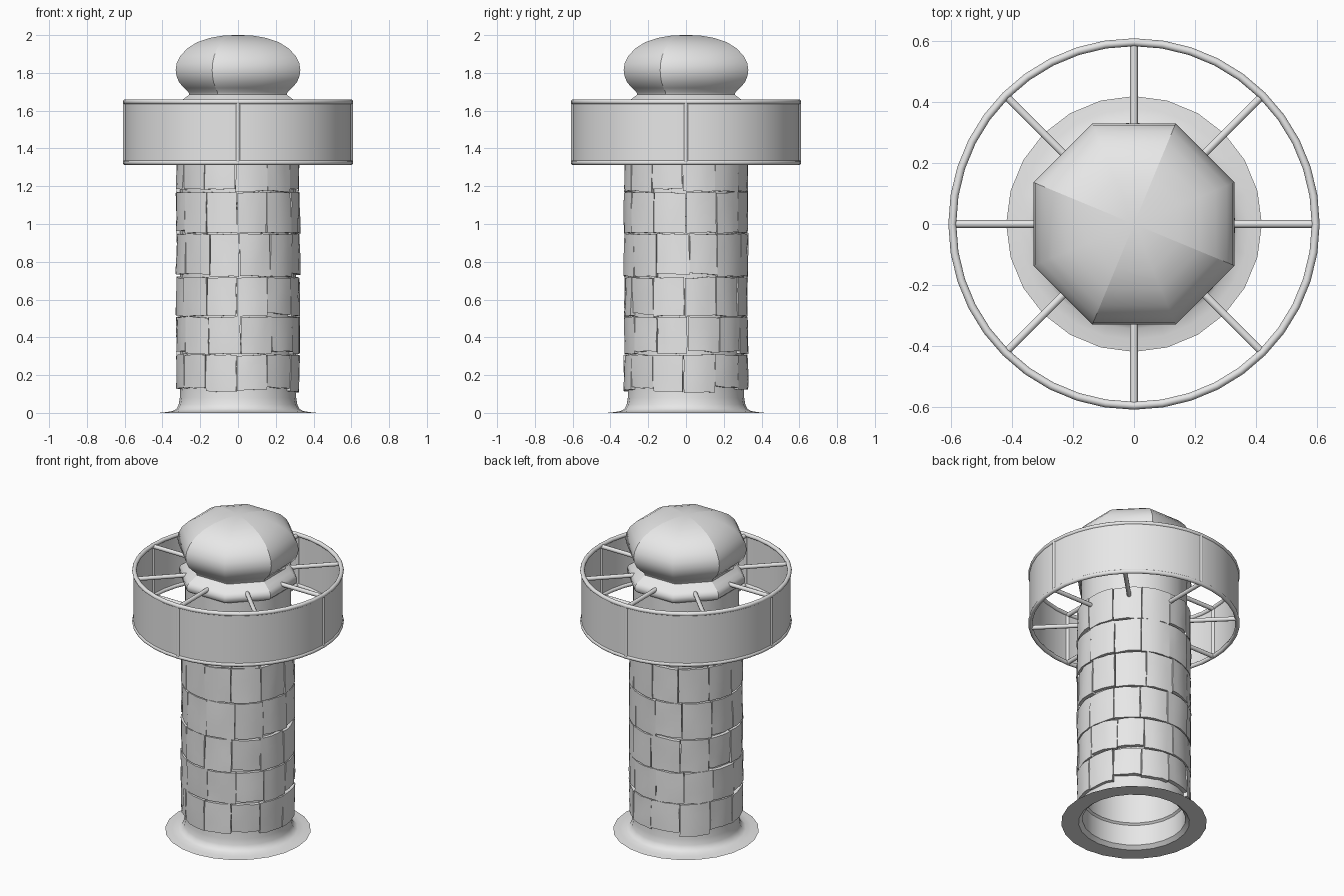
import bpy, bmesh, math, random
from mathutils import Matrix, Vector

random.seed(4)
cube = bpy.data.objects.get("Cube")
if cube:
    bpy.data.objects.remove(cube)

grey = bpy.data.materials.new("plain_grey")
grey.use_nodes = True
grey.diffuse_color = (0.8, 0.8, 0.8, 1)
grey.node_tree.nodes["Principled BSDF"].inputs["Base Color"].default_value = (0.8, 0.8, 0.8, 1)


def finish(bm, name, angle=40, fix_normals=True):
    """Turn a bmesh into a smooth object that keeps its sharp edges."""
    if fix_normals:
        bmesh.ops.recalc_face_normals(bm, faces=bm.faces)
    for f in bm.faces:
        f.smooth = True
    for e in bm.edges:
        if len(e.link_faces) == 2 and e.calc_face_angle(0) > math.radians(angle):
            e.smooth = False
    me = bpy.data.meshes.new(name)
    bm.to_mesh(me)
    bm.free()
    me.materials.append(grey)
    ob = bpy.data.objects.new(name, me)
    bpy.context.collection.objects.link(ob)
    return ob


def polar(r, a, z):
    return Vector((r * math.cos(a), r * math.sin(a), z))


def lathe(profile, sides, turn=0.0, closed=False):
    """Spin (radius, height) points about z; closed joins last to first."""
    bm = bmesh.new()
    rings = [[bm.verts.new(polar(r, turn + math.tau * i / sides, z)) for i in range(sides)]
             for r, z in profile]
    pairs = list(zip(rings, rings[1:]))
    if closed:
        pairs.append((rings[-1], rings[0]))
    for low, high in pairs:
        for i in range(sides):
            j = (i + 1) % sides
            bm.faces.new((low[i], low[j], high[j], high[i]))
    return bm, rings


def rod(bm, start, end, radius):
    """Add a round bar between two points."""
    d = end - start
    m = Matrix.Translation((start + end) / 2) @ d.to_track_quat('Z', 'Y').to_matrix().to_4x4()
    bmesh.ops.create_cone(bm, cap_ends=True, segments=10, radius1=radius, radius2=radius,
                          depth=d.length, matrix=m)


# Hollow shaft with its flared foot
shaft = [(0.42, 0), (0.38, 0.004), (0.345, 0.01), (0.325, 0.022), (0.314, 0.045),
         (0.308, 0.08), (0.306, 0.14), (0.306, 1.6), (0.285, 1.6), (0.285, 0.16),
         (0.297, 0.15), (0.297, 0.02), (0.32, 0)]
finish(lathe(shaft, 24, closed=True)[0], "shaft")


# Rough stone courses wrapped round the shaft
def stone(bm, a0, a1, z0, z1):
    n = 4
    tilt, swing = random.uniform(-0.006, 0.008), random.uniform(-0.006, 0.006)
    slope = random.uniform(-0.008, 0.008)
    front, back = [], []
    for i in range(n + 1):
        u = i / n
        for j in range(n):
            v = j / (n - 1)
            a = a0 + (a1 - a0) * u + random.uniform(-0.006, 0.006)
            z = z0 + (z1 - z0) * v + slope * (u - 0.5) + random.uniform(-0.003, 0.003)
            r = 0.327 + tilt * (0.5 - v) + swing * (u - 0.5) + random.uniform(-0.002, 0.002)
            front.append(bm.verts.new(polar(r, a, z)))
            back.append(bm.verts.new(polar(0.3, a, z)))
    for i in range(n):
        for j in range(n - 1):
            k = i * n + j
            quad = (k, k + n, k + n + 1, k + 1)
            bm.faces.new([front[q] for q in quad])
            bm.faces.new([back[q] for q in reversed(quad)])
    rim = ([i * n for i in range(n + 1)] + [n * n + j for j in range(1, n)]
           + [i * n + n - 1 for i in range(n - 1, -1, -1)] + list(range(n - 2, 0, -1)))
    for p, q in zip(rim, rim[1:] + rim[:1]):
        bm.faces.new((front[q], front[p], back[p], back[q]))


bm = bmesh.new()
levels = [0.12, 0.31, 0.51, 0.72, 0.95, 1.17, 1.38]
for z0, z1 in zip(levels, levels[1:]):
    turn = random.uniform(-0.04, 0.04)
    cuts = [turn + math.tau * k / 12 + random.uniform(-0.03, 0.03) for k in range(12)]
    cuts.append(cuts[0] + math.tau)
    for a0, a1 in zip(cuts, cuts[1:]):
        drop = random.choice((0, 0, 0.012)) if z0 > 0.2 else random.uniform(-0.02, 0.015)
        stone(bm, a0 + 0.006, a1 - 0.006, z0 + drop + 0.003, z1 - 0.003)
finish(bm, "stone_courses")

# Eight-sided dome and collar, creased at every second corner
dome = [(0.3, 1.585), (0.31, 1.592), (0.322, 1.605), (0.322, 1.63), (0.31, 1.648),
        (0.285, 1.664), (0.258, 1.685), (0.262, 1.698), (0.285, 1.72), (0.312, 1.75),
        (0.326, 1.785), (0.33, 1.815), (0.325, 1.85), (0.305, 1.89), (0.268, 1.93),
        (0.215, 1.963), (0.15, 1.985), (0.08, 1.997), (0.02, 2.0)]
corner = 1 / math.cos(math.pi / 8)
bm, rings = lathe([(r * corner, z) for r, z in dome], 8, math.pi / 8)
bm.faces.new(rings[-1])
bm.faces.new(rings[0][::-1])
for low, high in zip(rings, rings[1:]):
    for i in range(1, 8, 2):
        bm.edges.get((low[i], high[i])).smooth = False
finish(bm, "dome", angle=60)

# Round band with rails along its upper and lower edges
top, bottom, radius = 1.647, 1.325, 0.597
band = [(0.603, bottom), (0.603, top), (0.595, top), (0.595, bottom)]
finish(lathe(band, 40, closed=True)[0], "band")
for name, z in (("upper_rail", top), ("lower_rail", bottom)):
    circle = [math.tau * k / 10 for k in range(10)]
    section = [(radius + 0.013 * math.cos(t), z + 0.013 * math.sin(t)) for t in circle]
    finish(lathe(section, 40, closed=True)[0], name)

# Spokes at both rails
for name, z in (("upper_spokes", top - 0.007), ("lower_spokes", bottom)):
    bm = bmesh.new()
    for k in range(8):
        a = math.tau * k / 8
        rod(bm, polar(0.29, a, z), polar(radius, a, z), 0.013)
    finish(bm, name)

# Upright bars at the four quarter points of the band
bm = bmesh.new()
for k in range(4):
    a = math.tau * k / 4
    rod(bm, polar(radius, a, bottom), polar(radius, a, top), 0.012)
finish(bm, "upright_bars")
